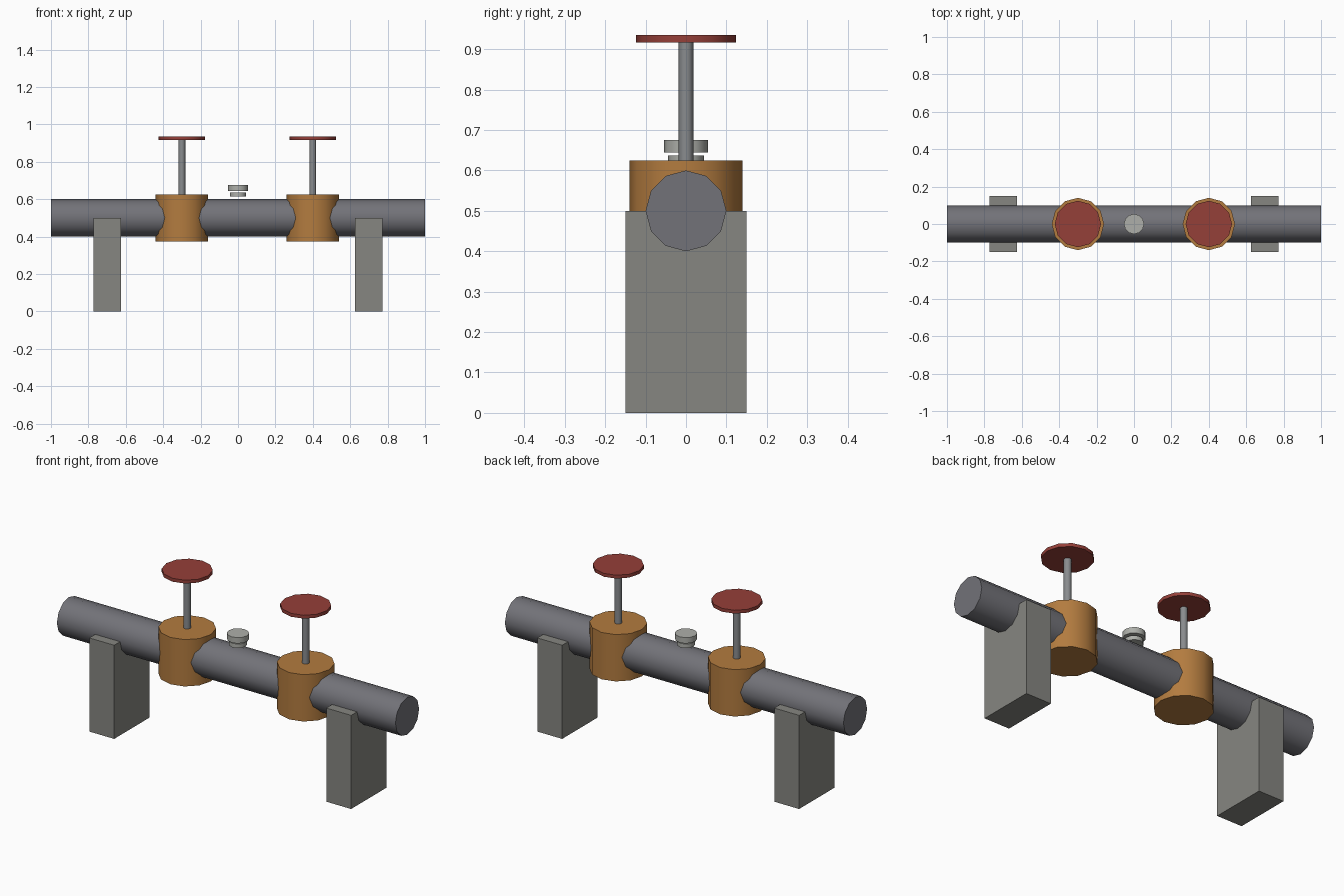
import bpy, math

if "Cube" in bpy.data.objects:
    bpy.data.objects.remove(bpy.data.objects["Cube"])


def material(name, rgb):
    m = bpy.data.materials.new(name)
    m.diffuse_color = (*rgb, 1)
    m.use_nodes = True
    m.node_tree.nodes["Principled BSDF"].inputs["Base Color"].default_value = m.diffuse_color
    return m


steel = material("pipe_steel", (0.17, 0.17, 0.19))
bronze = material("bronze", (0.45, 0.20, 0.05))
red = material("red_paint", (0.30, 0.05, 0.04))
stem_grey = material("stem_steel", (0.25, 0.26, 0.27))
concrete = material("concrete", (0.24, 0.24, 0.22))
pale = material("pale_metal", (0.42, 0.43, 0.40))


def finish(name, mat):
    o = bpy.context.object
    o.name = name
    o.data.materials.append(mat)
    return o


def upright(name, x, r, z0, z1, mat, sides=12):
    """Vertical cylinder between two heights."""
    bpy.ops.mesh.primitive_cylinder_add(
        vertices=sides, radius=r, depth=z1 - z0, location=(x, 0, (z0 + z1) / 2))
    bpy.ops.object.shade_smooth_by_angle(angle=math.radians(40))
    return finish(name, mat)


# main pipe along x
bpy.ops.mesh.primitive_cylinder_add(
    vertices=12, radius=0.1, depth=2, location=(0, 0, 0.5), rotation=(0, math.pi / 2, 0))
bpy.ops.object.shade_smooth_by_angle(angle=math.radians(40))
finish("pipe", steel)

# two valves: body, stem and hand wheel
for side, x in (("left", -0.3), ("right", 0.4)):
    upright(side + "_valve_body", x, 0.14, 0.375, 0.625, bronze)
    upright(side + "_valve_stem", x, 0.018, 0.62, 0.92, stem_grey)
    upright(side + "_hand_wheel", x, 0.124, 0.917, 0.935, red)

# gauge fitting above the pipe
upright("gauge_collar", 0, 0.044, 0.615, 0.637, pale)
upright("gauge_cap", 0, 0.054, 0.645, 0.676, pale)

# support blocks
for side, x in (("left", -0.7), ("right", 0.7)):
    bpy.ops.mesh.primitive_cube_add(size=1, location=(x, 0, 0.25))
    o = finish(side + "_support", concrete)
    o.scale = (0.147, 0.3, 0.5)
